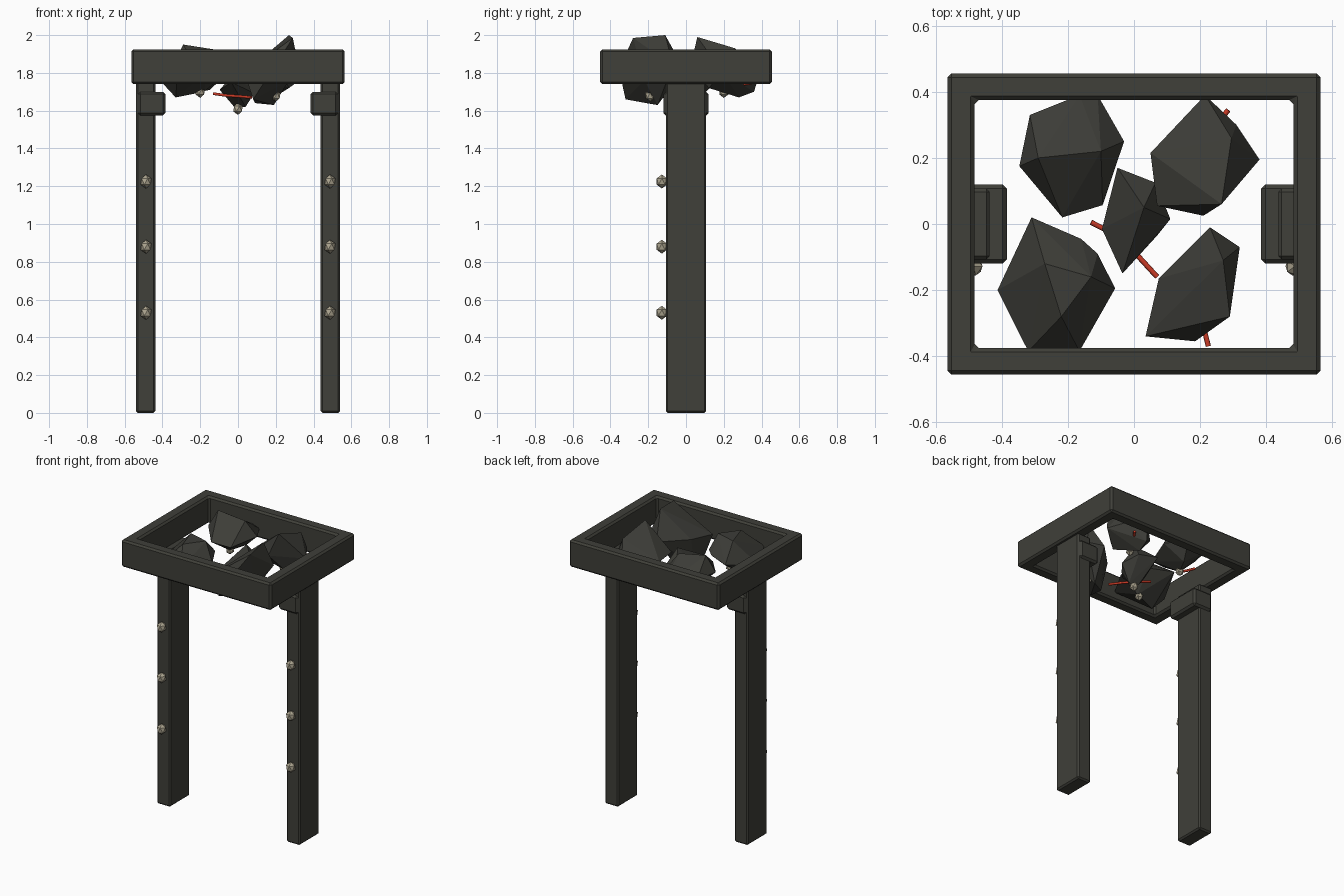
import bpy, bmesh
from mathutils import Vector


def material(name, rgb):
    m = bpy.data.materials.new(name)
    m.diffuse_color = (*rgb, 1)
    return m


DARK = material("dark timber", (0.050, 0.050, 0.041))
ROCK = material("dark stone", (0.046, 0.046, 0.039))
PALE = material("pale stud", (0.42, 0.38, 0.28))
RED = material("red vein", (0.62, 0.045, 0.02))


def finish(name, bm, mat, bevel=0.0):
    bmesh.ops.recalc_face_normals(bm, faces=bm.faces)
    me = bpy.data.meshes.new(name)
    bm.to_mesh(me)
    bm.free()
    me.materials.append(mat)
    ob = bpy.data.objects.new(name, me)
    bpy.context.collection.objects.link(ob)
    if bevel:
        mod = ob.modifiers.new("bevel", 'BEVEL')
        mod.width = bevel
        mod.segments = 1
    return ob


def box(name, lo, hi, mat, bevel):
    bm = bmesh.new()
    bmesh.ops.create_cube(bm, size=1)
    for v in bm.verts:
        v.co = [(a + b) / 2 + c * (b - a) for a, b, c in zip(lo, hi, v.co)]
    return finish(name, bm, mat, bevel)


def stud(name, loc, r=0.032):
    bm = bmesh.new()
    bmesh.ops.create_icosphere(bm, subdivisions=1, radius=r)
    for v in bm.verts:
        v.co = Vector((v.co.x, v.co.y, v.co.z * 1.15)) + Vector(loc)
    return finish(name, bm, PALE)


def rock(name, points):
    # faceted boulder: hull of a few corner points
    bm = bmesh.new()
    for p in points:
        bm.verts.new(p)
    res = bmesh.ops.convex_hull(bm, input=bm.verts)
    loose = [g for g in res["geom_interior"] if isinstance(g, bmesh.types.BMVert)]
    bmesh.ops.delete(bm, geom=loose, context='VERTS')
    return finish(name, bm, ROCK)


def vein(name, points, r=0.008):
    cu = bpy.data.curves.new(name, 'CURVE')
    cu.dimensions = '3D'
    cu.bevel_depth = r
    cu.bevel_resolution = 1
    cu.use_fill_caps = True
    sp = cu.splines.new('POLY')
    sp.points.add(len(points) - 1)
    for p, co in zip(sp.points, points):
        p.co = (*co, 1)
    cu.materials.append(RED)
    ob = bpy.data.objects.new(name, cu)
    bpy.context.collection.objects.link(ob)


# Open rectangular top frame
bm = bmesh.new()
signs = [(-1, -1), (1, -1), (1, 1), (-1, 1)]
loops = [[bm.verts.new((sx * hx, sy * hy, z)) for sx, sy in signs]
         for hx, hy, z in [(0.565, 0.455, 1.74), (0.565, 0.455, 1.925),
                           (0.482, 0.375, 1.925), (0.482, 0.375, 1.74)]]
for a in range(4):
    for i in range(4):
        p, q, j = loops[a], loops[(a + 1) % 4], (i + 1) % 4
        bm.faces.new((p[i], p[j], q[j], q[i]))
finish("top_frame", bm, DARK, 0.012)

# Legs, brackets and front studs on both sides
for side, s in (("left", -1), ("right", 1)):
    def span(a, b):
        return sorted((s * a, s * b))
    x0, x1 = span(0.437, 0.54)
    box(side + "_leg", (x0, -0.107, 0), (x1, 0.107, 1.75), DARK, 0.01)
    x0, x1 = span(0.385, 0.53)
    box(side + "_bracket", (x0, -0.12, 1.575), (x1, 0.12, 1.70), DARK, 0.013)
    for i, z in enumerate((0.53, 0.88, 1.225)):
        stud(f"{side}_stud_{i + 1}", (s * 0.487, -0.128, z))

# Boulders held in the frame
rock("back_left_rock", [
    (-0.315, 0.33, 1.84), (-0.165, 0.39, 1.82), (-0.11, 0.39, 1.80), (-0.03, 0.25, 1.82),
    (-0.095, 0.057, 1.80), (-0.217, 0.02, 1.82), (-0.347, 0.175, 1.84),
    (-0.29, 0.20, 1.95), (-0.10, 0.22, 1.92), (-0.20, 0.20, 1.70), (-0.15, 0.30, 1.71)])
rock("back_right_rock", [
    (0.05, 0.215, 1.82), (0.215, 0.39, 1.80), (0.31, 0.30, 1.82), (0.38, 0.195, 1.80),
    (0.265, 0.06, 1.99), (0.21, 0.025, 1.84), (0.07, 0.055, 1.82),
    (0.295, 0.26, 1.93), (0.19, 0.28, 1.67), (0.27, 0.12, 1.72), (0.20, 0.36, 1.70)])
rock("front_left_rock", [
    (-0.31, 0.02, 1.82), (-0.16, -0.045, 1.82), (-0.11, -0.09, 1.83), (-0.057, -0.195, 1.80),
    (-0.165, -0.385, 1.80), (-0.32, -0.385, 1.80), (-0.413, -0.20, 1.76),
    (-0.27, -0.12, 1.92), (-0.13, -0.16, 1.92), (-0.22, -0.28, 1.92),
    (-0.33, -0.22, 1.67), (-0.18, -0.18, 1.70)])
rock("front_right_rock", [
    (0.23, -0.01, 1.82), (0.32, -0.07, 1.84), (0.29, -0.28, 1.985), (0.27, -0.11, 2.0),
    (0.185, -0.355, 1.82), (0.035, -0.34, 1.80), (0.075, -0.165, 1.82),
    (0.08, -0.32, 1.66), (0.19, -0.15, 1.63), (0.09, -0.21, 1.64), (0.27, -0.22, 1.76)])
rock("centre_rock", [
    (-0.05, 0.17, 1.76), (0.065, 0.125, 1.76), (0.11, 0.015, 1.73), (0.07, -0.035, 1.70),
    (-0.035, -0.15, 1.75), (-0.097, -0.015, 1.71), (0.03, 0.05, 1.86),
    (-0.02, 0.02, 1.62), (0.04, 0.0, 1.62)])

# Pale studs under the rocks
for i, p in enumerate([(0, 0, 1.61), (-0.2, -0.19, 1.70), (-0.2, 0.2, 1.705),
                       (0.2, 0.2, 1.70), (0.2, -0.19, 1.68)]):
    stud(f"under_stud_{i + 1}", p, 0.028)

# Thin red veins threading through the rocks
vein("centre_vein", [(-0.13, 0.005, 1.69), (-0.06, -0.03, 1.68), (0.015, -0.1, 1.675),
                     (0.07, -0.16, 1.67)])
vein("front_vein", [(0.07, -0.22, 1.81), (0.15, -0.28, 1.76), (0.215, -0.33, 1.75),
                    (0.225, -0.37, 1.75)])
vein("back_right_vein", [(0.2, 0.22, 1.72), (0.25, 0.3, 1.74), (0.285, 0.345, 1.745)])
vein("back_left_vein", [(-0.2, 0.2, 1.70), (-0.25, 0.22, 1.72), (-0.29, 0.24, 1.74)])
